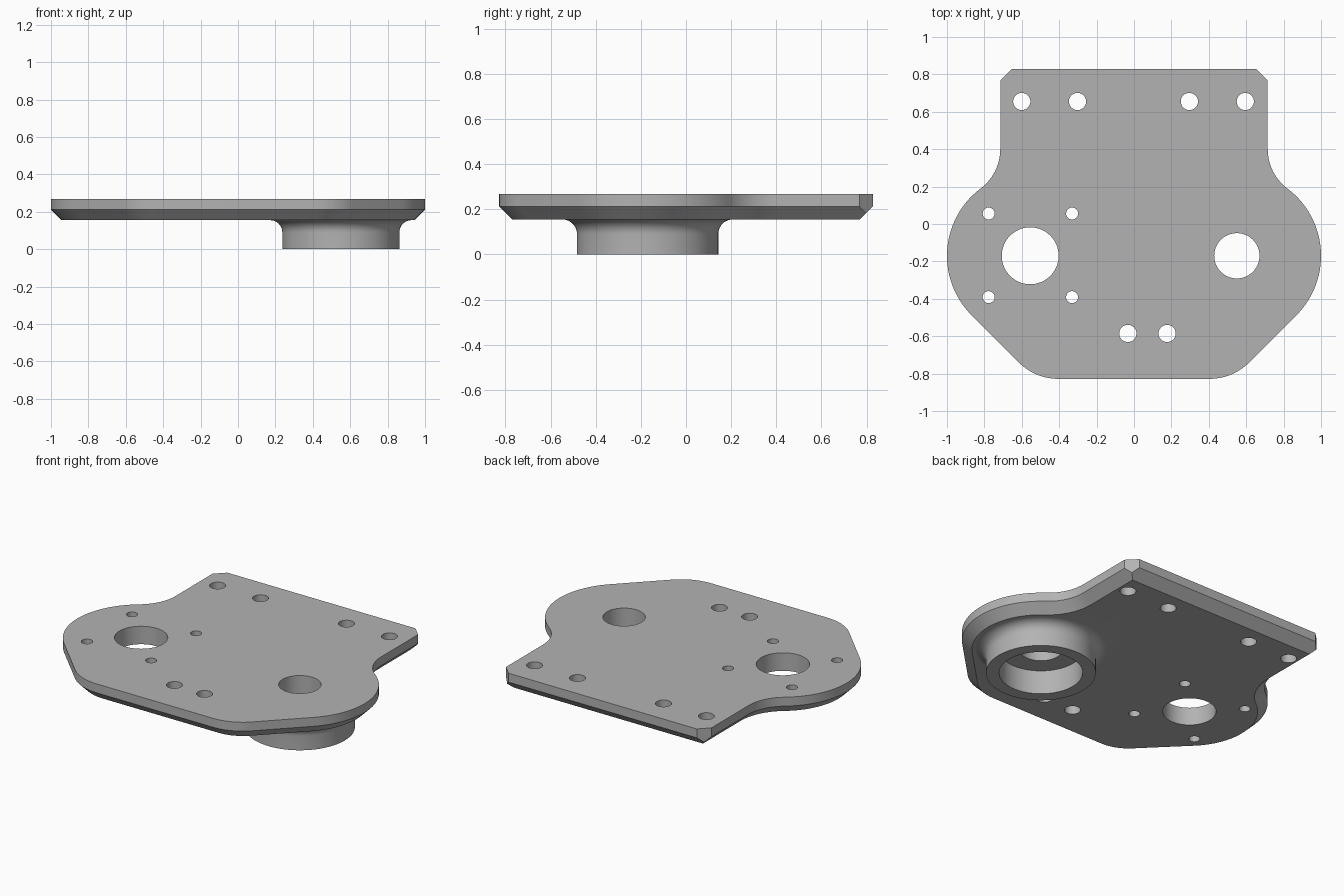
import bpy, bmesh, math
from mathutils import Vector

if "Cube" in bpy.data.objects:
    bpy.data.objects.remove(bpy.data.objects["Cube"])

TOP, MID, BOT = 0.268, 0.212, 0.155      # plate top, start of chamfer, underside
CY = -0.17                               # y of both big holes

grey = bpy.data.materials.new("plain_grey")
grey.diffuse_color = (0.45, 0.45, 0.45, 1)
grey.use_nodes = True
grey.node_tree.nodes["Principled BSDF"].inputs["Base Color"].default_value = grey.diffuse_color


def to_object(bm, name, helper=False):
    bmesh.ops.recalc_face_normals(bm, faces=bm.faces)
    me = bpy.data.meshes.new(name)
    bm.to_mesh(me)
    bm.free()
    me.materials.append(grey)
    ob = bpy.data.objects.new(name, me)
    bpy.context.collection.objects.link(ob)
    ob.hide_render = helper
    return ob


def arc(cx, cy, r, a0, a1, n):
    return [(cx + r * math.cos(math.radians(a0 + (a1 - a0) * i / n)),
             cy + r * math.sin(math.radians(a0 + (a1 - a0) * i / n))) for i in range(n + 1)]


def outline(d):
    """Plate outline moved inward by d: right half, then its mirror."""
    half = [(0.715 - d, 0.828 - d)]
    half += arc(0.9775, 0.40, 0.2625 + d, 180, 233.13, 14)
    half += arc(0.55, CY, 0.45 - d, 53.13, -45, 28)[1:]
    half += arc(0.404, -0.528, 0.30 - d, -45, -90, 12)
    return half + [(-x, y) for x, y in reversed(half)]


def loft(bm, loops):
    rings = [[bm.verts.new((x, y, z)) for x, y in pts] for pts, z in loops]
    for a, b in zip(rings, rings[1:]):
        for i in range(len(a)):
            j = (i + 1) % len(a)
            bm.faces.new((a[i], a[j], b[j], b[i]))
    bm.faces.new(rings[0])
    bm.faces.new(rings[-1])


def circle(cx, cy, r, n):
    return arc(cx, cy, r, 0, 360, n)[:-1]


# plate with chamfered underside
bm = bmesh.new()
loft(bm, [(outline(0.057), BOT), (outline(0), MID), (outline(0), TOP)])
# clipped back corners
for s in (1, -1):
    cut = bmesh.ops.bisect_plane(bm, geom=bm.verts[:] + bm.edges[:] + bm.faces[:],
                                 plane_co=(s * 0.715, 0.768, 0), plane_no=Vector((s, 1, 0)),
                                 clear_outer=True)
    rim = [e for e in cut["geom_cut"] if isinstance(e, bmesh.types.BMEdge)]
    bmesh.ops.holes_fill(bm, edges=rim, sides=0)
plate = to_object(bm, "mounting_plate")

# boss under the plate, with a concave fillet at its root
bm = bmesh.new()
profile = [(0.313, 0), (0.313, 0.09)]
profile += arc(0.378, 0.09, 0.065, 180, 90, 10)[1:] + [(0.378, 0.18)]
loft(bm, [(circle(0.55, CY, r, 96), z) for r, z in profile])
boss = to_object(bm, "boss_helper", True)

# hole cutters: x, y, radius, bottom z, top z, sides
holes = [(-0.555, CY, 0.152, -0.1, 0.4, 72)]
holes += [(x, 0.655, 0.046, -0.1, 0.4, 32) for x in (-0.6, -0.302, 0.296, 0.595)]
holes += [(x, -0.585, 0.046, -0.1, 0.4, 32) for x in (-0.033, 0.177)]
holes += [(x, y, 0.032, -0.1, 0.4, 32) for x in (-0.777, -0.331) for y in (0.056, -0.391)]
bm = bmesh.new()
for x, y, r, z0, z1, n in holes:
    loft(bm, [(circle(x, y, r, n), z0), (circle(x, y, r, n), z1)])
# stepped bore through the boss
loft(bm, [(circle(0.55, CY, r, 72), z)
          for r, z in ((0.238, -0.1), (0.238, 0.15), (0.121, 0.15), (0.121, 0.4))])
cutter = to_object(bm, "hole_cutters", True)

for op, tool in (("UNION", boss), ("DIFFERENCE", cutter)):
    mod = plate.modifiers.new(op.lower(), "BOOLEAN")
    mod.operation, mod.solver, mod.object = op, "EXACT", tool

bpy.context.view_layer.objects.active = plate
plate.select_set(True)
for mod in list(plate.modifiers):
    bpy.ops.object.modifier_apply(modifier=mod.name)
for tool in (boss, cutter):
    bpy.data.objects.remove(tool, do_unlink=True)
bpy.ops.object.shade_smooth_by_angle(angle=math.radians(30))
